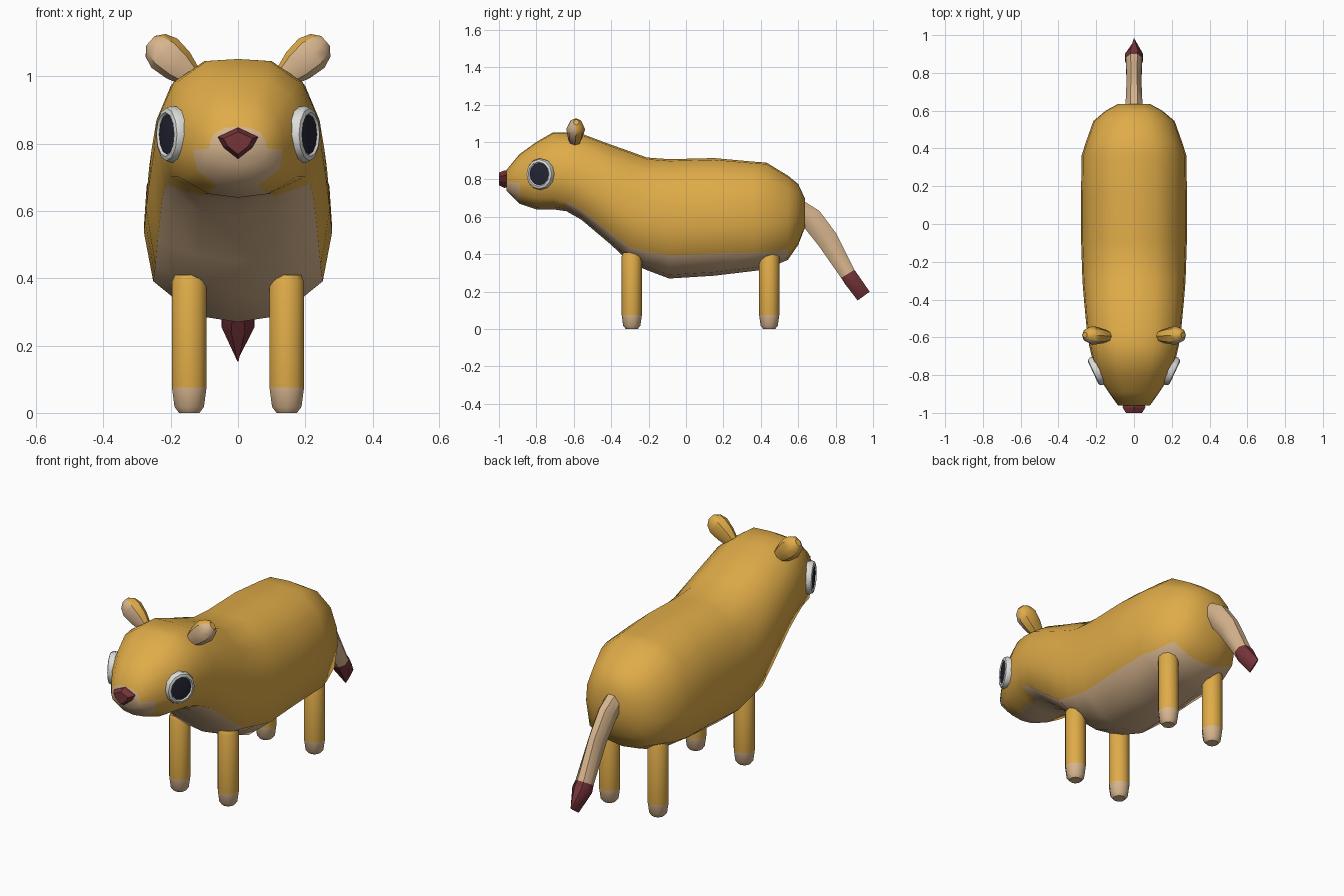
import bpy, bmesh, math
from mathutils import Vector, Matrix

if "Cube" in bpy.data.objects:
    bpy.data.objects.remove(bpy.data.objects["Cube"])


def material(name, rgb):
    m = bpy.data.materials.new(name)
    m.diffuse_color = (*rgb, 1)
    m.use_nodes = True
    m.node_tree.nodes["Principled BSDF"].inputs["Base Color"].default_value = m.diffuse_color
    return m


ORANGE, TAN, RED, WHITE, DARK = range(5)
MATS = [material("orange fur", (0.74, 0.41, 0.065)), material("tan fur", (0.68, 0.46, 0.27)),
        material("dark red", (0.18, 0.035, 0.042)), material("eye white", (0.72, 0.72, 0.70)),
        material("pupil dark", (0.018, 0.018, 0.035))]


def loft(name, rings, rule, angle=40):
    """Skin closed rings, cap both ends; rule(ring, segment) gives the colour (segment -1 = cap)."""
    bm = bmesh.new()
    vs = [[bm.verts.new(p) for p in r] for r in rings]
    n = len(rings[0])
    for i in range(len(rings) - 1):
        for j in range(n):
            k = (j + 1) % n
            bm.faces.new((vs[i][j], vs[i][k], vs[i + 1][k], vs[i + 1][j])).material_index = rule(i, j)
    bm.faces.new(vs[0][::-1]).material_index = rule(0, -1)
    bm.faces.new(vs[-1]).material_index = rule(len(rings) - 1, -1)
    bmesh.ops.recalc_face_normals(bm, faces=bm.faces)
    me = bpy.data.meshes.new(name)
    bm.to_mesh(me)
    bm.free()
    for m in MATS:
        me.materials.append(m)
    ob = bpy.data.objects.new(name, me)
    bpy.context.collection.objects.link(ob)
    bpy.ops.object.select_all(action='DESELECT')
    ob.select_set(True)
    bpy.context.view_layer.objects.active = ob
    bpy.ops.object.shade_smooth_by_angle(angle=math.radians(angle))
    return ob


def circle(n, offset=0.0):
    return [(math.cos(2 * math.pi * (j + offset) / n), math.sin(2 * math.pi * (j + offset) / n))
            for j in range(n)]


# Body and head: y, bottom, top, half width, height fraction of the belly edge
stations = [(-0.96, 0.74, 0.85, 0.085, 0.19), (-0.89, 0.67, 0.935, 0.135, 0.19),
            (-0.80, 0.64, 1.0, 0.195, 0.17), (-0.71, 0.64, 1.052, 0.222, 0.15),
            (-0.64, 0.63, 1.052, 0.238, 0.12), (-0.56, 0.585, 1.045, 0.25, 0.12),
            (-0.40, 0.45, 0.985, 0.265, 0.12), (-0.30, 0.355, 0.95, 0.273, 0.14),
            (-0.21, 0.315, 0.917, 0.276, 0.17), (-0.09, 0.27, 0.908, 0.28, 0.19),
            (0.15, 0.285, 0.914, 0.28, 0.19), (0.36, 0.31, 0.895, 0.278, 0.17),
            (0.43, 0.32, 0.89, 0.256, 0.16), (0.545, 0.37, 0.82, 0.215, 0.13),
            (0.60, 0.45, 0.775, 0.15, 0.19), (0.635, 0.54, 0.70, 0.085, 0.19)]
body_rings = []
for y, lo, hi, w, edge in stations:
    half = [(0.45, 0.03), (0.9, edge), (1, 0.42), (0.97, 0.62), (0.8, 0.84), (0.42, 0.985)]
    outline = [(0, 0)] + half + [(0, 1)] + [(-x, z) for x, z in reversed(half)]
    body_rings.append([(x * w, y, lo + z * (hi - lo)) for x, z in outline])


def body_colour(i, j):
    if j < 0:
        return TAN if i == 0 else ORANGE
    level = min(j, 13 - j)           # 0 is the lowest strip
    if i == 0:
        return TAN if level < 3 else ORANGE      # muzzle
    if i < 4:
        return TAN if level < 1 else ORANGE      # chin
    return TAN if level < 2 and i < 13 else ORANGE


loft("body", body_rings, body_colour, 60)

# Nose: faceted wedge on the muzzle
nose_outline = [(0, 0.848), (0.06, 0.82), (0.042, 0.788), (0, 0.755), (-0.042, 0.788), (-0.06, 0.82)]
loft("nose", [[(x * s, y, 0.805 + (z - 0.805) * s) for x, z in nose_outline]
              for y, s in ((-0.94, 0.95), (-0.972, 1.0), (-1.0, 0.72))], lambda i, j: RED, 20)

# Tail: y, z, half width, half thickness, ending in a chisel tip
tail_path = [(0.59, 0.655, 0.05, 0.05), (0.67, 0.59, 0.046, 0.065), (0.755, 0.48, 0.042, 0.062),
             (0.865, 0.295, 0.047, 0.045), (0.885, 0.265, 0.053, 0.046), (0.95, 0.176, 0.004, 0.043)]
tail_rings = []
for i, (y, z, w, t) in enumerate(tail_path):
    a, b = tail_path[max(i - 1, 0)], tail_path[min(i + 1, len(tail_path) - 1)]
    d = Vector((0, b[0] - a[0], b[1] - a[1])).normalized()
    up = Vector((0, -d.z, d.y))
    tail_rings.append([Vector((c * w, y, z)) + up * s * t for c, s in circle(8, 0.5)])
loft("tail", tail_rings, lambda i, j: RED if i >= 3 else TAN)

for side, label in ((1, "right"), (-1, "left")):
    # Legs with tan feet
    for y, place in ((-0.29, "front"), (0.445, "back")):
        profile = [(0.0, 0.032), (0.018, 0.046), (0.075, 0.054), (0.39, 0.054), (0.41, 0.045)]
        loft(f"{place}_leg_{label}",
             [[(side * 0.145 + c * r, y + s * r, z) for c, s in circle(10, 0.5)] for z, r in profile],
             lambda i, j: TAN if i < 2 or (i == 0 and j < 0) else ORANGE)

    # Eyes: raised white rim around an inset dark pupil
    n = Vector((side * math.cos(math.radians(25)), -math.sin(math.radians(25)), 0))
    across = Vector((0, 0, 1)).cross(n)
    centre = Vector((side * 0.2, -0.78, 0.828))
    eye_profile = [(0.075, -0.04), (0.08, 0.0), (0.074, 0.014), (0.062, 0.018), (0.056, 0.012), (0.03, 0.016)]
    loft(f"eye_{label}",
         [[centre + across * c * r + Vector((0, 0, s * r * 1.06)) + n * h for c, s in circle(12)]
          for r, h in eye_profile],
         lambda i, j: DARK if i >= 4 else WHITE)

    # Ears: leaning outward, tan on the front inner side
    axis = Vector((side * 0.75, 0.05, 0.66)).normalized()
    wide = Vector((side * 0.66, 0, -0.75)).normalized()
    deep = axis.cross(wide).normalized()
    base = Vector((side * 0.14, -0.595, 1.0))
    ear_profile = [(0.0, 0.035, 0.03), (0.05, 0.052, 0.042), (0.105, 0.058, 0.05), (0.14, 0.045, 0.038), (0.16, 0.02, 0.015)]
    ear = loft(f"ear_{label}",
               [[base + axis * h + wide * c * w + deep * s * d for c, s in circle(8)]
                for h, w, d in ear_profile], lambda i, j: ORANGE)
    for f in ear.data.polygons:
        if f.normal.dot(Vector((side * 0.35, -0.9, -0.25))) > 0.3:
            f.material_index = TAN
